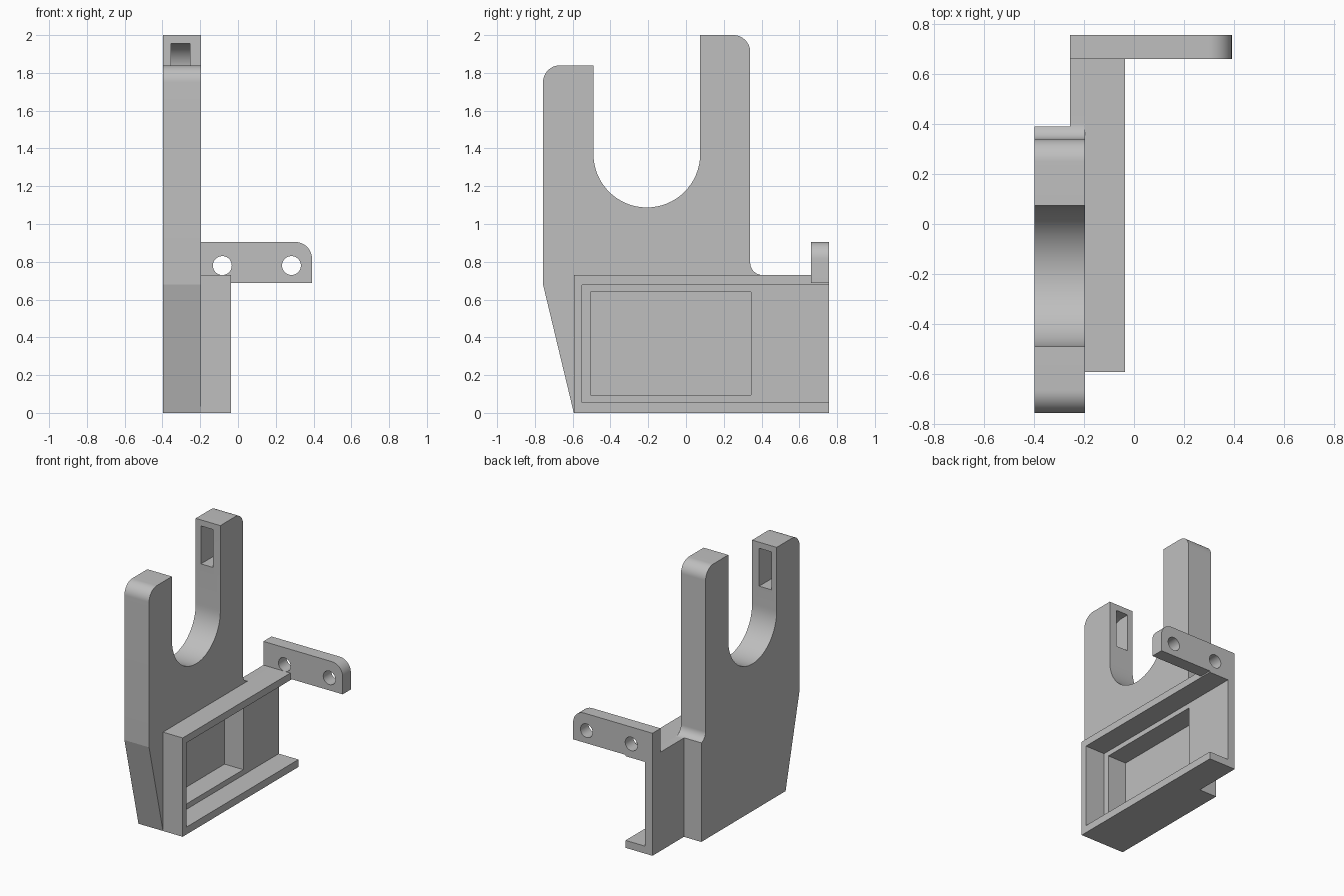
import bpy, bmesh
from math import sin, cos, pi, radians
from mathutils import Vector

cube = bpy.data.objects.get("Cube")
if cube:
    bpy.data.objects.remove(cube, do_unlink=True)

grey = bpy.data.materials.new("plain grey")
grey.use_nodes = True
grey.diffuse_color = (0.52, 0.52, 0.52, 1)
grey.node_tree.nodes["Principled BSDF"].inputs["Base Color"].default_value = (0.52, 0.52, 0.52, 1)


def arc(cu, cv, r, start, end, steps=16):
    """Points on an arc, angles in degrees."""
    angles = [radians(start + (end - start) * i / steps) for i in range(steps + 1)]
    return [(cu + r * cos(a), cv + r * sin(a)) for a in angles]


def extrude(name, outline, axis, low, high):
    """Prism from an outline: (y, z) along x, or (x, z) along y."""
    bm = bmesh.new()
    place = (lambda u, v: (low, u, v)) if axis == "x" else (lambda u, v: (u, low, v))
    face = bm.faces.new([bm.verts.new(place(u, v)) for u, v in outline])
    made = bmesh.ops.extrude_face_region(bm, geom=[face])["geom"]
    move = Vector((high - low, 0, 0) if axis == "x" else (0, high - low, 0))
    bmesh.ops.translate(bm, vec=move, verts=[g for g in made if isinstance(g, bmesh.types.BMVert)])
    bmesh.ops.recalc_face_normals(bm, faces=bm.faces)
    mesh = bpy.data.meshes.new(name)
    bm.to_mesh(mesh)
    bm.free()
    mesh.materials.append(grey)
    obj = bpy.data.objects.new(name, mesh)
    bpy.context.collection.objects.link(obj)
    return obj


def rect(u0, v0, u1, v1):
    return [(u0, v0), (u1, v0), (u1, v1), (u0, v1)]


def cut(obj, cutters):
    """Subtract the cutters, bake the result and remove them."""
    for c in cutters:
        mod = obj.modifiers.new("cut", "BOOLEAN")
        mod.operation, mod.solver, mod.object = "DIFFERENCE", "EXACT", c
        c.hide_render = True
    bpy.context.view_layer.update()
    baked = bpy.data.meshes.new_from_object(obj.evaluated_get(bpy.context.evaluated_depsgraph_get()))
    obj.modifiers.clear()
    obj.data = baked
    for c in cutters:
        bpy.data.objects.remove(c, do_unlink=True)


LEFT, INNER, OUTER = -0.398, -0.197, -0.036   # plate faces and frame rim in x
BACK = 0.757

# Forked plate: sloped foot, two prongs and a U slot
outline = [(-0.594, 0), (BACK, 0), (BACK, 0.73)]
outline += arc(0.405, 0.795, 0.065, 270, 180)
outline += arc(0.25, 1.91, 0.09, 0, 90)
outline += [(0.075, 2.0)]
outline += arc(-0.2075, 1.37, 0.2825, 0, -180, 32)
outline += [(-0.49, 1.84)]
outline += arc(-0.667, 1.75, 0.09, 90, 180)
outline += [(-0.757, 0.68)]
plate = extrude("forked_plate", outline, "x", LEFT, INNER)


# Prong pockets, open to the slot, with a rounded inner top corner
def prong_pocket(mouth, way, low, top):
    depth, r = 0.2, 0.14
    shape = [(-0.03, low), (depth, low)] + arc(depth - r, top - r, r, 0, 90) + [(-0.03, top)]
    return extrude("pocket_cutter", [(mouth + way * u, v) for u, v in shape], "x", -0.355, -0.255)


cut(plate, [
    extrude("step_cutter", rect(0.39, -0.1, 0.9, 0.9), "x", -0.6, -0.256),
    extrude("recess_cutter", rect(-0.505, 0.095, 0.343, 0.64), "x", -0.35, 0),
    prong_pocket(0.075, 1, 1.675, 1.955),
    prong_pocket(-0.49, -1, 1.515, 1.795),
])

# Raised rim around the recess, open at the back
rim = [(-0.594, 0), (BACK, 0), (BACK, 0.055), (-0.55, 0.055),
       (-0.55, 0.677), (BACK, 0.677), (BACK, 0.73), (-0.594, 0.73)]
frame = extrude("recess_frame", rim, "x", INNER, OUTER)

# Mounting tab with two screw holes
shape = [(-0.256, 0.687), (0.392, 0.687)] + arc(0.302, 0.815, 0.09, 0, 90) + [(-0.256, 0.905)]
tab = extrude("mounting_tab", shape, "y", 0.662, BACK)
cut(tab, [extrude("hole_cutter", arc(x, 0.78, 0.05, 0, 360, 48)[:-1], "y", 0.5, 0.9)
          for x in (-0.083, 0.283)])

# Smooth the rounded faces, keep the corners crisp
bpy.ops.object.select_all(action="DESELECT")
for obj in (plate, frame, tab):
    obj.select_set(True)
bpy.context.view_layer.objects.active = plate
bpy.ops.object.shade_smooth_by_angle(angle=radians(12))
